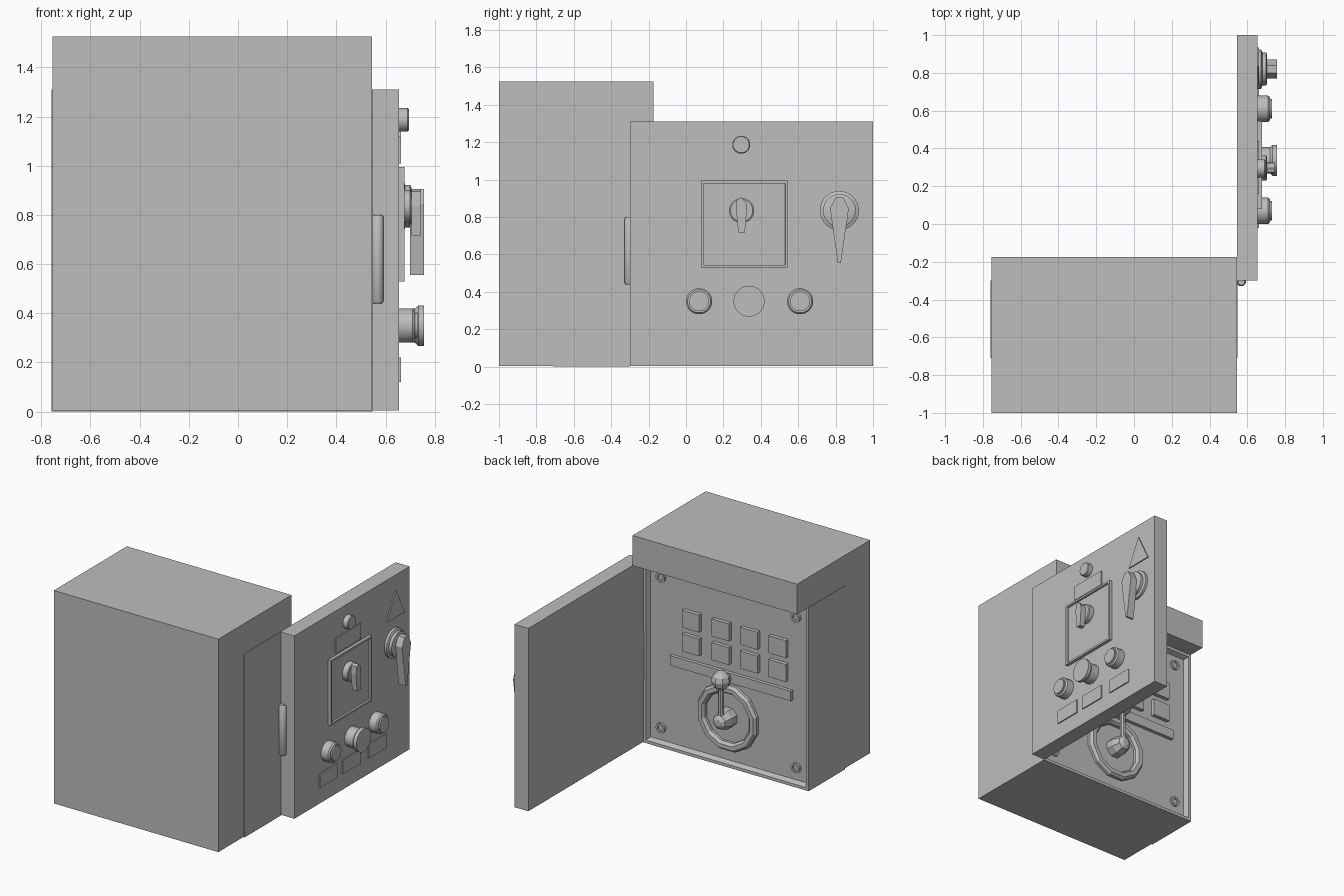
import bpy, bmesh, math
from mathutils import Vector

if "Cube" in bpy.data.objects:
    bpy.data.objects.remove(bpy.data.objects["Cube"])

grey = bpy.data.materials.new("plain grey")
grey.use_nodes = True
grey.diffuse_color = (0.51, 0.51, 0.51, 1)
grey.node_tree.nodes["Principled BSDF"].inputs["Base Color"].default_value = grey.diffuse_color


def finish(name, bm, smooth=False):
    bmesh.ops.recalc_face_normals(bm, faces=bm.faces)
    mesh = bpy.data.meshes.new(name)
    bm.to_mesh(mesh)
    bm.free()
    mesh.materials.append(grey)
    obj = bpy.data.objects.new(name, mesh)
    bpy.context.collection.objects.link(obj)
    if smooth:
        bpy.ops.object.select_all(action="DESELECT")
        obj.select_set(True)
        bpy.context.view_layer.objects.active = obj
        bpy.ops.object.shade_smooth_by_angle(angle=math.radians(35))
    return obj


def box_mesh(lo, hi):
    bm = bmesh.new()
    bmesh.ops.create_cube(bm, size=1)
    for v in bm.verts:
        v.co = Vector([(a + b) / 2 + c * (b - a) for a, b, c in zip(lo, hi, v.co)])
    return bm


def box(name, lo, hi):
    return finish(name, box_mesh(lo, hi))


def recess(bm, axis, rim, slope, depth):
    """Inset the face on the positive side of an axis and push it inwards."""
    face = max(bm.faces, key=lambda f: f.calc_center_median()[axis])
    bmesh.ops.inset_region(bm, faces=[face], thickness=rim)
    bmesh.ops.inset_region(bm, faces=[face], thickness=slope)
    for v in face.verts:
        v.co[axis] -= depth


def prism(name, points, lo, hi):
    """Extrude a (y, z) outline along x."""
    bm = bmesh.new()
    ends = [[bm.verts.new((x, y, z)) for y, z in points] for x in (lo, hi)]
    bm.faces.new(ends[0])
    bm.faces.new(ends[1])
    for i in range(len(points)):
        j = (i + 1) % len(points)
        bm.faces.new((ends[0][i], ends[0][j], ends[1][j], ends[1][i]))
    return finish(name, bm)


def lathe(name, axis, centre, profile, sides=24, smooth=True, closed=False):
    """Turn a (radius, height) profile around an axis."""
    bm = bmesh.new()
    u, w = [k for k in range(3) if k != axis]
    rings = []
    for r, h in profile:
        ring = []
        for i in range(sides):
            a = math.tau * (i + 0.5) / sides
            co = Vector(centre)
            co[axis] += h
            co[u] += r * math.cos(a)
            co[w] += r * math.sin(a)
            ring.append(bm.verts.new(co))
        rings.append(ring)
    pairs = list(zip(rings, rings[1:]))
    if closed:
        pairs.append((rings[-1], rings[0]))
    else:
        bm.faces.new(rings[0])
        bm.faces.new(rings[-1])
    for a, b in pairs:
        for i in range(sides):
            j = (i + 1) % sides
            bm.faces.new((a[i], a[j], b[j], b[i]))
    return finish(name, bm, smooth)


LEFT, RIGHT, MID = 0.545, -0.755, -0.105
DOOR = 0.655      # outer face of the open door
PANEL = -0.335    # face of the inner panel

# Housing with overhanging hood
prism("housing", [(-1, 0.005), (-0.4, 0.005), (-0.4, 1.31), (-0.175, 1.31),
                  (-0.175, 1.525), (-1, 1.525)], RIGHT, LEFT)

# Frame sleeve with the recessed panel
frame = box_mesh((RIGHT - 0.004, -0.71, 0), (LEFT + 0.004, -0.3, 1.31))
recess(frame, 1, 0.03, 0.02, -0.3 - PANEL)
finish("panel_frame", frame)

# Open door and hinge
box("door", (LEFT, -0.3, 0.005), (DOOR, 1, 1.31))
lathe("hinge", 2, (0.568, -0.305, 0.44),
      [(0.018, 0), (0.025, 0.01), (0.025, 0.35), (0.018, 0.36)], 16)

# Panel keys in two rows
for row, z in enumerate((0.96, 0.79)):
    for col, x in enumerate((0.18, -0.055, -0.28, -0.505)):
        box(f"panel_key_{row}_{col}", (x - 0.068, PANEL, z - 0.062),
            (x + 0.068, PANEL + 0.028, z + 0.062))
box("panel_strip", (MID - 0.505, PANEL, 0.6), (MID + 0.45, PANEL + 0.025, 0.67))

# Corner bolts with hollow heads
for sx in (-1, 1):
    for z in (0.125, 1.2):
        lathe("corner_bolt", 1, (MID + sx * 0.533, PANEL, z),
              [(0.036, 0), (0.036, 0.015), (0.022, 0.015), (0.022, 0.004)], 16)

# Ring, hub and lever on the panel
lathe("lever_ring", 1, (MID, PANEL, 0.345),
      [(0.24, 0), (0.24, 0.02), (0.225, 0.04), (0.195, 0.04), (0.18, 0.02), (0.18, 0)],
      12, False, True)
lathe("lever_hub", 1, (MID, PANEL, 0.345),
      [(0.07, 0), (0.07, 0.06), (0.05, 0.11), (0.025, 0.125)], 8, False)
lathe("lever_rod", 2, (MID, PANEL + 0.09, 0.33), [(0.022, 0), (0.018, 0.28)], 8)
ball = bmesh.new()
bmesh.ops.create_uvsphere(ball, u_segments=8, v_segments=6, radius=0.066)
bmesh.ops.translate(ball, verts=ball.verts, vec=(MID, PANEL + 0.09, 0.64))
finish("lever_ball", ball)

# Lamp and label plates on the door
lathe("lamp", 0, (DOOR, 0.295, 1.187), [(0.048, 0), (0.048, 0.035), (0.043, 0.04)])
for name, y, half, lo, hi in (("lamp_label", 0.3, 0.14, 1.01, 1.12),
                              ("button_label_1", 0.08, 0.1, 0.12, 0.22),
                              ("button_label_2", 0.34, 0.1, 0.12, 0.22),
                              ("button_label_3", 0.63, 0.1, 0.12, 0.22)):
    box(name, (DOOR, y - half, lo), (DOOR + 0.008, y + half, hi))
prism("warning_triangle", [(0.735, 1.01), (0.935, 1.01), (0.835, 1.21)], DOOR, DOOR + 0.008)

# Switch plate with raised border
plate = box_mesh((DOOR, 0.08, 0.53), (DOOR + 0.022, 0.545, 0.995))
recess(plate, 0, 0.02, 0.001, 0.014)
finish("switch_plate", plate)

# Small rotary switch
lathe("switch_base", 0, (DOOR, 0.297, 0.835), [(0.067, 0), (0.067, 0.045), (0.06, 0.05)])
prism("switch_grip", [(0.272, 0.895), (0.297, 0.905), (0.322, 0.875), (0.325, 0.835),
                      (0.315, 0.717), (0.28, 0.717), (0.268, 0.835)], DOOR + 0.05, 0.745)

# Large rotary handle
lathe("handle_base", 0, (DOOR, 0.82, 0.835),
      [(0.105, 0), (0.105, 0.018), (0.088, 0.025), (0.088, 0.045), (0.075, 0.05)])
prism("handle_grip", [(0.8, 0.905), (0.84, 0.905), (0.87, 0.845), (0.828, 0.555),
                      (0.812, 0.555), (0.77, 0.845)], DOOR + 0.045, 0.757)

# Push buttons and mushroom stop
for y in (0.07, 0.61):
    lathe("push_button", 0, (DOOR, y, 0.35),
          [(0.07, 0), (0.07, 0.055), (0.062, 0.065), (0.053, 0.065), (0.053, 0.075)])
lathe("stop_button", 0, (DOOR, 0.337, 0.35),
      [(0.07, 0), (0.07, 0.065), (0.083, 0.078), (0.083, 0.102)])
